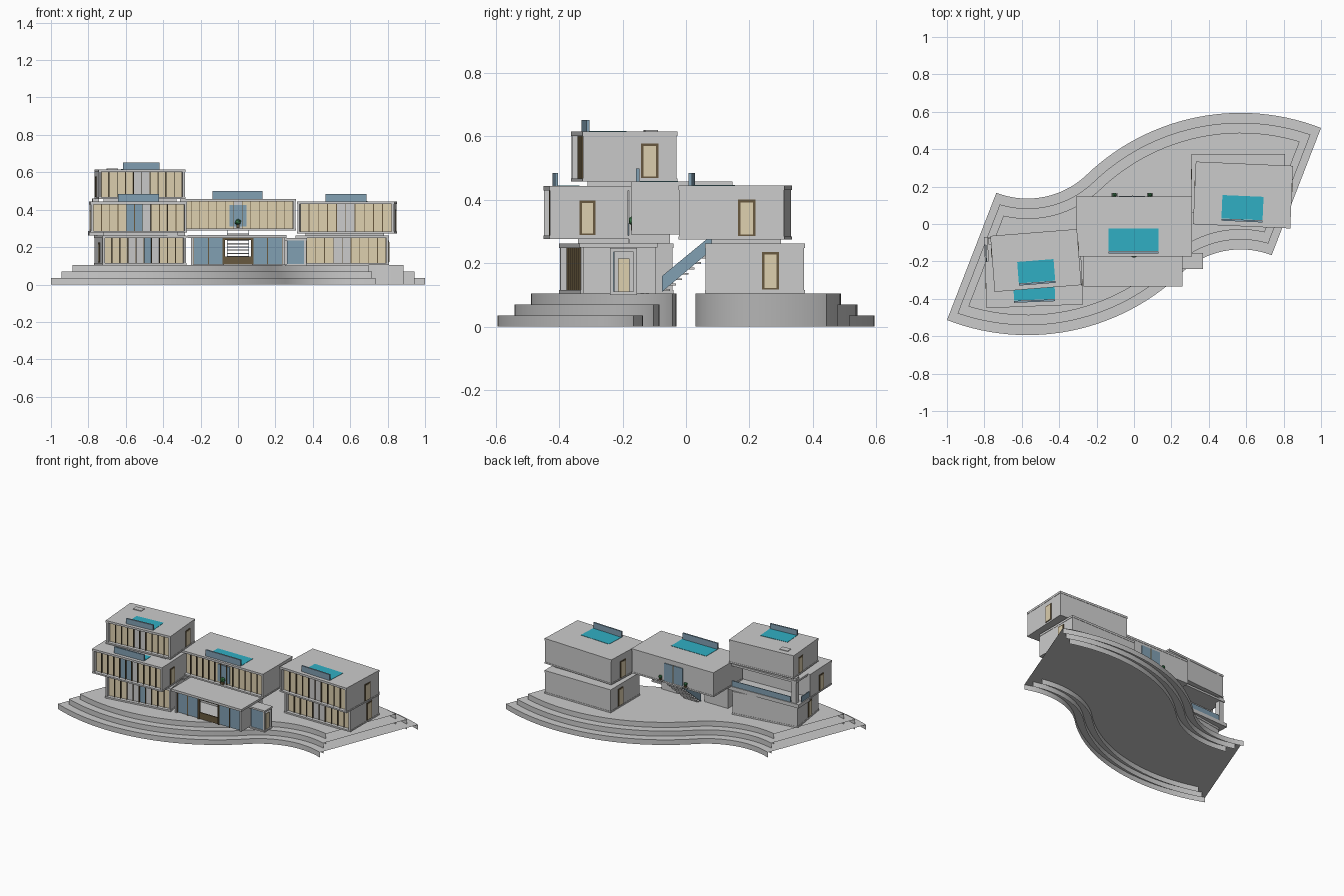
import bpy, math
from mathutils import Matrix, Vector

if "Cube" in bpy.data.objects:
    bpy.data.objects.remove(bpy.data.objects["Cube"])


def material(name, rgb):
    m = bpy.data.materials.new(name)
    m.diffuse_color = (*rgb, 1)
    m.use_nodes = True
    m.node_tree.nodes["Principled BSDF"].inputs["Base Color"].default_value = m.diffuse_color
    return m


TAN = material("curtain", (0.73, 0.63, 0.43))
BROWN = material("timber", (0.14, 0.10, 0.05))
GLASS = material("glass", (0.22, 0.35, 0.45))
WATER = material("water", (0.03, 0.43, 0.55))
GREEN = material("leaves", (0.05, 0.22, 0.08))


def make(name, verts, faces, mat=None, M=Matrix()):
    me = bpy.data.meshes.new(name)
    me.from_pydata([M @ Vector(v) for v in verts], [], faces)
    if mat:
        me.materials.append(mat)
    ob = bpy.data.objects.new(name, me)
    bpy.context.collection.objects.link(ob)
    return ob


def prism(name, profile, x0, x1, mat=None, M=Matrix()):
    """Counter-clockwise (y, z) profile pushed along x."""
    n = len(profile)
    verts = [(x, y, z) for x in (x0, x1) for y, z in profile]
    faces = [tuple(range(n))[::-1], tuple(range(n, 2 * n))]
    faces += [(i, (i + 1) % n, n + (i + 1) % n, n + i) for i in range(n)]
    return make(name, verts, faces, mat, M)


def box(name, x0, x1, y0, y1, z0, z1, mat=None, M=Matrix()):
    return prism(name, [(y0, z0), (y1, z0), (y1, z1), (y0, z1)], x0, x1, mat, M)


# Curved terrace: three open-ended S-shaped tiers
CX, CY = -0.57, 0.595
R = math.hypot(CX, CY)
JOIN = math.atan2(-CY, -CX)


def arc(cx, cy, r, a0, a1, n=28):
    return [(cx + r * math.cos(a0 + (a1 - a0) * i / n),
             cy + r * math.sin(a0 + (a1 - a0) * i / n)) for i in range(n + 1)]


def tier(k):
    w, h = 0.365 - 0.053 * k, 0.035 * (k + 1)

    def end(r):
        return math.radians(21.2) - math.asin(0.04 * k / r)
    F = arc(CX, CY, R + w, -math.pi / 2 - end(R + w), JOIN)
    F += arc(-CX, -CY, R - w, JOIN + math.pi, math.pi / 2 - end(R - w))[1:]
    B = [(-x, -y) for x, y in reversed(F)]
    n = len(F)
    verts = [(x, y, z) for c in (F, B) for z in (0, h) for x, y in c]
    faces = []
    for i in range(n - 1):
        f0, f1, b0, b1 = i, n + i, 2 * n + i, 3 * n + i
        faces += [(f0, f0 + 1, f1 + 1, f1), (f1, f1 + 1, b1 + 1, b1), (b0 + 1, b0, b1, b1 + 1)]
    ob = make(f"terrace_tier_{k + 1}", verts, faces)
    ob.data.shade_smooth()
    ob.data.set_sharp_from_angle(angle=math.radians(30))


for k in range(3):
    tier(k)


def side_door(name, M, x, y0, y1, z0, z1):
    """Timber frame with curtain pane on a side wall; x is the wall plane."""
    s = math.copysign(0.003, x)
    a, b = sorted((x - s, x + s))
    box(name + "_frame", a, b, y0, y1, z0, z1, BROWN, M)
    a, b = sorted((x, x + 1.5 * s))
    box(name + "_pane", a, b, y0 + .008, y1 - .008, z0 + .004, z1 - .008, TAN, M)


def room(name, cx, cy, w, d, z0, z1, rot, panels, doors=()):
    """Shell with recessed panelled front. T curtain, G wall, B glass."""
    M = Matrix.Translation((cx, cy, 0)) @ Matrix.Rotation(math.radians(rot), 4, 'Z')
    X, Y, t = w / 2, d / 2, 0.014
    roof = z1 - 0.014
    box(name + "_floor", -X, X, -Y, Y, z0, z0 + 0.01, None, M)
    box(name + "_roof", -X, X, -Y, Y, roof, z1, None, M)
    box(name + "_back_wall", -X + t, X - t, Y - t, Y - .002, z0 + .01, roof, None, M)
    for s, side in ((-1, "left"), (1, "right")):
        a, b = sorted((s * (X - t), s * (X - .002)))
        box(f"{name}_{side}_wall", a, b, -Y + .002, Y - .002, z0 + .01, roof, None, M)
        for y0, y1, h in doors:
            side_door(f"{name}_{side}_door", M, s * (X - .002), y0, y1, z0 + .012, z0 + h)
    fy, pw = -Y + 0.024, (w - 2 * t) / len(panels)
    for i, p in enumerate(panels):
        x = -X + t + i * pw
        mat = {'T': TAN, 'G': None, 'B': GLASS}[p]
        box(f"{name}_front_panel", x + .002, x + pw - .002, fy, fy + .006, z0 + .01, roof, mat, M)
        if i:
            box(f"{name}_mullion", x - .002, x + .002, fy - .008, fy + .008, z0 + .01, roof, BROWN, M)
    return M


def pool(name, x0, x1, y0, y1, z, M, h=0.042):
    box(name + "_water", x0, x1, y0, y1, z - .003, z + .002, WATER, M)
    box(name + "_glass_rail", x0, x1, y0 - .012, y0 - .002, z - .003, z + h, GLASS, M)


# Left building: three storeys, each twisted a little
room("left_ground", -.5225, -.22, .455, .296, .105, .262, 8.5, "TTTGGBGTTT", [(-.05, .0, .12)])
box("left_ground_plinth", -.72, -.32, -.34, -.1, .262, .278)
M = room("left_middle", -.535, -.315, .515, .25, .277, .443, 2.2, "TTTTBBGTTTT", [(-.03, .02, .12)])
pool("left_balcony_pool", -.11, .11, -.09, -.025, .443, M)
box("left_terrace_floor", -.2575, .2575, .125, .255, .262, .287, None, M)
box("left_terrace_roof", -.24, .2575, .125, .255, .429, .443, None, M)
box("left_terrace_side_wall", .2435, .2555, .125, .255, .287, .429, None, M)
box("left_terrace_column", -.235, -.2, .215, .25, .287, .46, None, M)
box("left_terrace_rail", -.195, .24, .245, .25, .287, .325, GLASS, M)
box("left_terrace_side_rail", -.252, -.247, .125, .215, .287, .325, GLASS, M)
box("left_top_plinth", -.72, -.33, -.31, -.08, .443, .46)
M = room("left_top", -.525, -.195, .465, .30, .457, .615, 4.5, "TTTTGGTTTT", [(.035, .09, .12)])
pool("left_roof_pool", -.1, .095, -.115, 0, .615, M, .036)
box("roof_hatch", -.17, -.11, .075, .115, .615, .619, None, M)

# Middle building: raised upper storey over a glazed entrance
M = room("middle_upper", 0, -.013, .62, .32, .29, .457, 0, "TTTTTTGTTTTTT")
pool("middle_pool", -.135, .13, -.132, -.012, .457, M)
box("middle_front_window", -.045, .045, -.155, -.148, .31, .425, GLASS)
box("middle_back_window", -.08, .06, .142, .15, .305, .425, GLASS)
box("window_bar", -.012, -.006, .142, .152, .305, .425, BROWN)

box("entrance_roof", -.27, .26, -.335, -.09, .249, .264)
box("entrance_back_wall", -.24, -.075, -.105, -.095, .105, .249)
box("entrance_back_wall", .075, .245, -.105, -.095, .105, .249)
for x in (-.25, .238):
    box("entrance_side_wall", x, x + .012, -.325, -.095, .105, .249)
for x0, x1 in ((-.236, -.08), (.08, .236)):
    box("entrance_glass", x0, x1, -.315, -.309, .108, .249, GLASS)
    for i in range(3):
        x = x0 + (x1 - x0) * i / 2
        box("entrance_mullion", x - .002, x + .002, -.319, -.305, .106, .249, BROWN)
box("entrance_door", -.07, .07, -.315, -.308, .106, .15, BROWN)
for x in (-.08, .07):
    box("entrance_post", x, x + .01, -.322, -.302, .106, .249, BROWN)
box("entrance_lintel", -.07, .07, -.32, -.304, .238, .249, BROWN)

# Side porch of glass
box("porch_glass", .262, .358, -.232, -.225, .108, .236, GLASS)
box("porch_roof", .25, .37, -.24, -.155, .236, .248)
box("porch_floor", .25, .37, -.24, -.155, .1, .11)
for y in (-.238, -.165):
    box("porch_post", .354, .366, y, y + .01, .105, .238)
box("porch_door", .356, .362, -.215, -.178, .11, .215, TAN)
box("porch_back_wall", .25, .36, -.165, -.158, .105, .236)

# Stair from the terrace up to the raised storey
for i in range(10):
    y, z = -.075 + .0195 * i, .118 + .0172 * i
    box("stair_tread", -.055, .055, y, y + .024, z - .006, z)
for x in (-.06, .056):
    prism("stair_glass", [(-.075, .11), (.12, .275), (.12, .3), (.095, .3), (-.075, .16)], x, x + .004, GLASS)


def plant(name, x, y, z, s):
    box(name + "_pot", x - s * .5, x + s * .5, y - s * .5, y + s * .5, z, z + s, BROWN)
    bpy.ops.mesh.primitive_ico_sphere_add(subdivisions=1, radius=s, location=(x, y, z + s * 1.7))
    ob = bpy.context.object
    ob.name = name + "_leaves"
    ob.data.materials.append(GREEN)


plant("front_plant", 0, -.165, .303, .018)
for x in (-.105, .085):
    box("plant_ledge", x - .016, x + .016, .145, .165, .3, .306)
    plant("back_plant", x, .155, .306, .013)

# Right building: two offset storeys
room("right_ground", .557, .217, .50, .315, .105, .262, 0, "TTTTGGTTTT", [(.022, .076, .13)])
box("right_plinth", .36, .78, .08, .3, .262, .276)
M = room("right_upper", .583, .155, .52, .335, .274, .445, -2.5, "TTTTGGTTTT", [(.02, .075, .126)])
pool("right_pool", -.11, .11, -.13, -.005, .445, M, .04)
